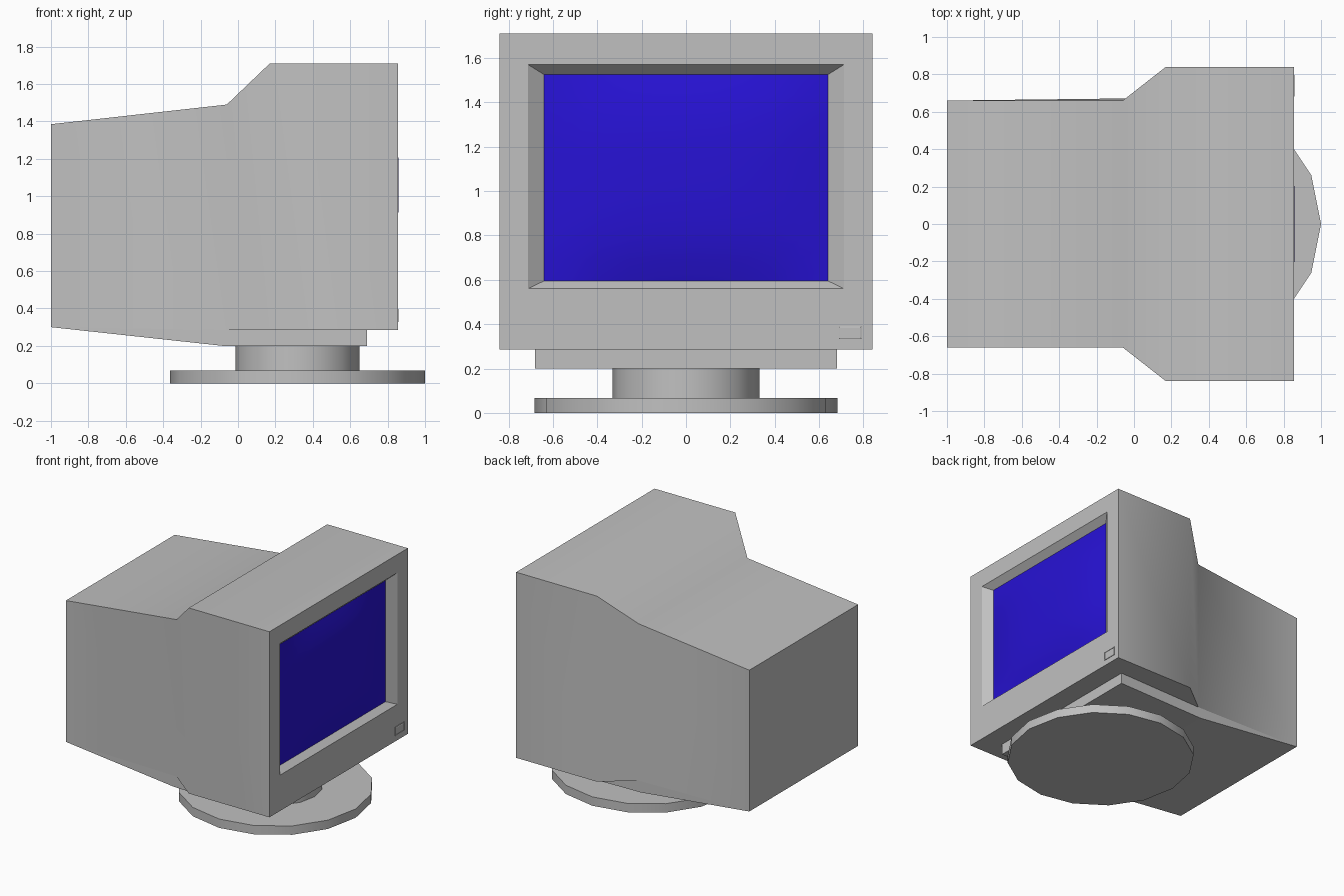
import bpy, bmesh, math

old = bpy.data.objects.get("Cube")
if old:
    bpy.data.objects.remove(old, do_unlink=True)


def material(name, rgb):
    mat = bpy.data.materials.new(name)
    mat.use_nodes = True
    mat.diffuse_color = (*rgb, 1)
    mat.node_tree.nodes["Principled BSDF"].inputs["Base Color"].default_value = (*rgb, 1)
    return mat


CASE = material("case_grey", (0.53, 0.53, 0.53))
BLUE = material("screen_blue", (0.02, 0.006, 0.66))


def finish(name, bm, mat, angle=None, fix_normals=True):
    """Turn a bmesh into an object, optionally smooth shaded below an angle."""
    if fix_normals:
        bmesh.ops.recalc_face_normals(bm, faces=bm.faces)
    mesh = bpy.data.meshes.new(name)
    bm.to_mesh(mesh)
    bm.free()
    mesh.materials.append(mat)
    obj = bpy.data.objects.new(name, mesh)
    bpy.context.collection.objects.link(obj)
    if angle:
        bpy.ops.object.select_all(action="DESELECT")
        obj.select_set(True)
        bpy.context.view_layer.objects.active = obj
        bpy.ops.object.shade_smooth_by_angle(angle=math.radians(angle))
    return obj


def loft(name, sections, mat, angle=None, y=0, cap_back=False, cap_front=False):
    """Join rectangles given as (x, half width, bottom, top), ordered along x."""
    bm = bmesh.new()
    rings = [[bm.verts.new(p) for p in
              ((x, y - w, lo), (x, y + w, lo), (x, y + w, hi), (x, y - w, hi))]
             for x, w, lo, hi in sections]
    for a, b in zip(rings, rings[1:]):
        for i in range(4):
            j = (i + 1) % 4
            bm.faces.new((a[i], a[j], b[j], b[i]))
    if cap_back:
        bm.faces.new(rings[0][::-1])
    if cap_front:
        bm.faces.new(rings[-1])
    return finish(name, bm, mat, angle, fix_normals=False)


def disc(name, radius, bottom, top):
    bm = bmesh.new()
    bmesh.ops.create_cone(bm, cap_ends=True, segments=16,
                          radius1=radius, radius2=radius, depth=top - bottom)
    bmesh.ops.translate(bm, verts=bm.verts, vec=(0.318, 0, (bottom + top) / 2))
    return finish(name, bm, CASE, 40)


# Housing: tapered rear, flare and deep front box
FRONT, WIDE, LOW, HIGH = 0.855, 0.84, 0.285, 1.71
loft("housing", [(-1, 0.66, 0.3, 1.385), (-0.06, 0.66, LOW, 1.49),
                 (0.17, WIDE, LOW, HIGH), (FRONT, WIDE, LOW, HIGH)],
     CASE, 50, cap_back=True)

# Bezel: flat frame with sloping walls down to the glass
DEEP = 0.805
loft("bezel", [(FRONT, WIDE, LOW, HIGH), (FRONT, 0.712, 0.56, 1.57),
               (DEEP, 0.64, 0.595, 1.525)], CASE)

# Keel: wedge under the rear that runs forward as a block
bm = bmesh.new()
profile = [(-1, 0.3), (-0.08, 0.2), (0.69, 0.2), (0.69, LOW), (-0.06, LOW)]
sides = [[bm.verts.new((x, s * (0.68 if x > 0 else 0.66), z)) for x, z in profile]
         for s in (-1, 1)]
bm.faces.new(sides[0])
bm.faces.new(sides[1][::-1])
for i in range(len(profile)):
    j = (i + 1) % len(profile)
    bm.faces.new((sides[0][i], sides[1][i], sides[1][j], sides[0][j]))
finish("keel", bm, CASE)

# Screen: gently bulging glass
bm = bmesh.new()
bmesh.ops.create_grid(bm, x_segments=10, y_segments=10, size=1)
for v in bm.verts:
    a, b = v.co.x, v.co.y
    bulge = (1 - abs(a) ** 3) * (1 - abs(b) ** 3)
    v.co = (DEEP + 0.054 * bulge, 0.64 * a, 1.06 + 0.465 * b)
finish("screen", bm, BLUE, 40, fix_normals=False)

# Power button: raised rim around a slightly sunken key
loft("power_button", [(FRONT, 0.057, 0.328, 0.396), (FRONT + 0.004, 0.057, 0.328, 0.396),
                      (FRONT + 0.004, 0.051, 0.334, 0.39), (FRONT + 0.001, 0.051, 0.334, 0.39),
                      (FRONT + 0.003, 0.047, 0.338, 0.386)],
     CASE, y=0.74, cap_front=True)

# Swivel stand
disc("stand_neck", 0.332, 0.06, 0.205)
disc("stand_base", 0.682, 0, 0.068)
